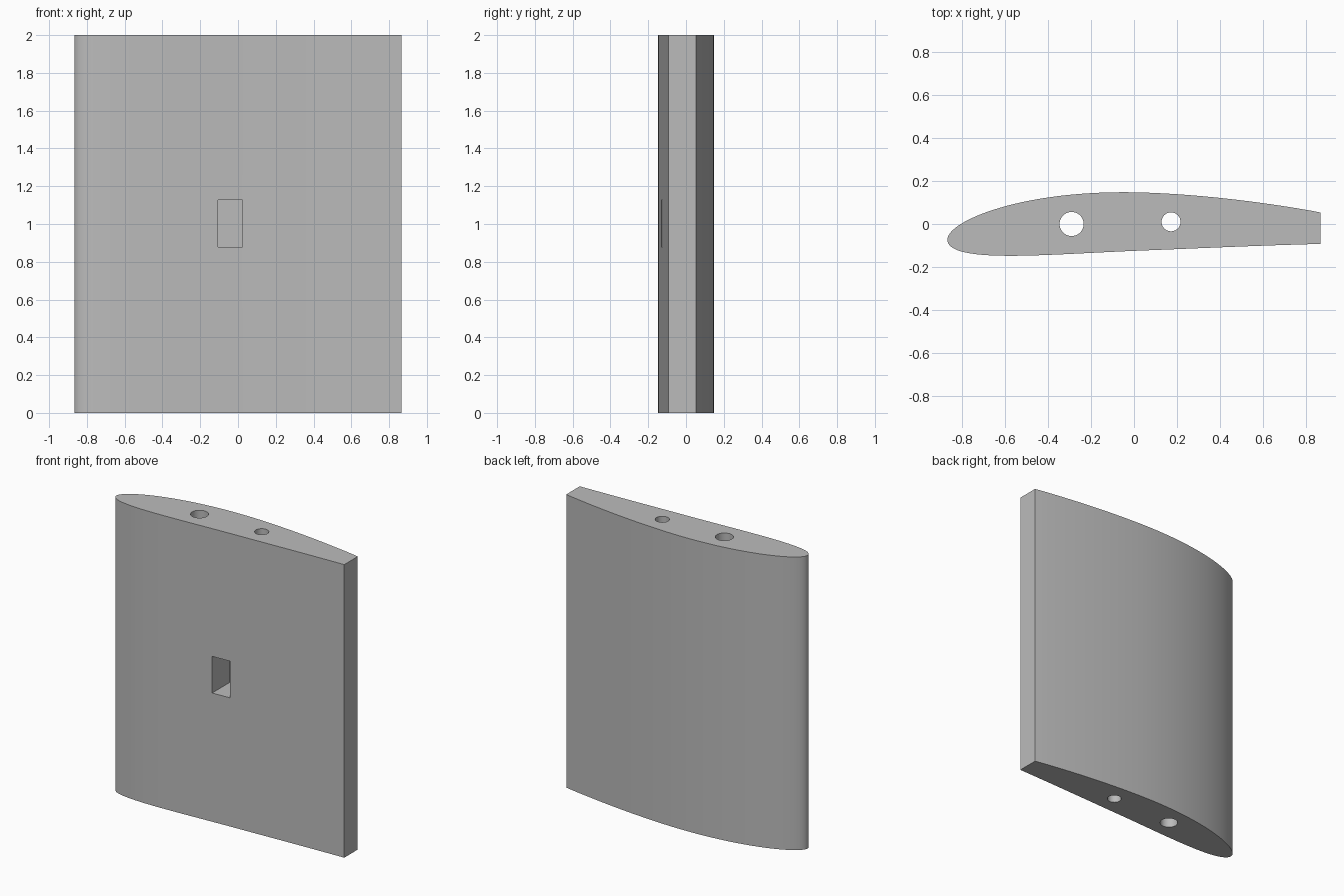
import bpy, bmesh, math
from mathutils import Vector

cube = bpy.data.objects.get("Cube")
if cube:
    bpy.data.objects.remove(cube)

LENGTH, HEIGHT = 1.733, 2.0
CHORD = LENGTH / 0.75          # the section is cut off at 75 % of its chord
CAMBER, CAMBER_POS, THICK = 0.04, 0.4, 0.12
STEPS = 48

grey = bpy.data.materials.new("light_grey")
grey.use_nodes = True
colour = (0.5, 0.5, 0.5, 1)
grey.diffuse_color = colour
grey.node_tree.nodes["Principled BSDF"].inputs["Base Color"].default_value = colour


def section_point(t, side):
    """Point on the cambered wing section; side is 1 for upper, -1 for lower."""
    half = 5 * THICK * (0.2969 * math.sqrt(t) - 0.126 * t - 0.3516 * t**2
                        + 0.2843 * t**3 - 0.1015 * t**4)
    p = CAMBER_POS
    q = p if t < p else 1 - p
    base = 0 if t < p else 1 - 2 * p
    mean = CAMBER / q**2 * (base + 2 * p * t - t * t)
    slope = math.atan(2 * CAMBER / q**2 * (p - t))
    return Vector((t - side * half * math.sin(slope),
                   mean + side * half * math.cos(slope), 0)) * CHORD


def finish(name, bm):
    bmesh.ops.recalc_face_normals(bm, faces=bm.faces)
    mesh = bpy.data.meshes.new(name)
    bm.to_mesh(mesh)
    bm.free()
    mesh.materials.append(grey)
    obj = bpy.data.objects.new(name, mesh)
    bpy.context.collection.objects.link(obj)
    return obj


# Wing section outline, spaced closely at the rounded leading edge
ts = [0.75 * (1 - math.cos(math.pi / 2 * i / STEPS)) for i in range(STEPS + 1)]
outline = [section_point(t, 1) for t in reversed(ts)]
outline += [section_point(t, -1) for t in ts[1:]]
# Square off the trailing end, then centre the outline
for end in (outline[0], outline[-1]):
    end.x = 0.75 * CHORD
xs, ys = [v.x for v in outline], [v.y for v in outline]
centre = Vector((min(xs) + max(xs), min(ys) + max(ys), 0)) / 2

bm = bmesh.new()
face = bm.faces.new([bm.verts.new(v - centre) for v in outline])
top = bmesh.ops.extrude_face_region(bm, geom=[face])
bmesh.ops.translate(bm, vec=(0, 0, HEIGHT),
                    verts=[g for g in top["geom"] if isinstance(g, bmesh.types.BMVert)])
wing = finish("wing_section", bm)


def cut(cutter):
    cutter.hide_render = True
    cutter.hide_set(True)
    mod = wing.modifiers.new(cutter.name, 'BOOLEAN')
    mod.operation = 'DIFFERENCE'
    mod.solver = 'EXACT'
    mod.object = cutter
    bpy.context.view_layer.objects.active = wing
    bpy.ops.object.modifier_apply(modifier=mod.name)
    bpy.data.objects.remove(cutter)


# Spar holes running the full height
for name, x, y, radius in (("front_spar_hole", -0.29, 0.0, 0.056),
                           ("rear_spar_hole", 0.172, 0.01, 0.044)):
    bm = bmesh.new()
    bmesh.ops.create_cone(bm, cap_ends=True, segments=48, radius1=radius,
                          radius2=radius, depth=HEIGHT + 0.4)
    bmesh.ops.translate(bm, vec=(x, y, HEIGHT / 2), verts=bm.verts)
    cut(finish(name, bm))

# Rectangular pocket in the front surface
bm = bmesh.new()
bmesh.ops.create_cube(bm, size=1)
bmesh.ops.scale(bm, vec=(0.13, 0.36, 0.25), verts=bm.verts)
bmesh.ops.translate(bm, vec=(-0.04, -0.12, 1.003), verts=bm.verts)
cut(finish("servo_pocket", bm))

# Smooth the curved skin and the holes, keep the corners sharp
bpy.ops.object.select_all(action='DESELECT')
wing.select_set(True)
bpy.context.view_layer.objects.active = wing
bpy.ops.object.shade_smooth_by_angle(angle=math.radians(20))
